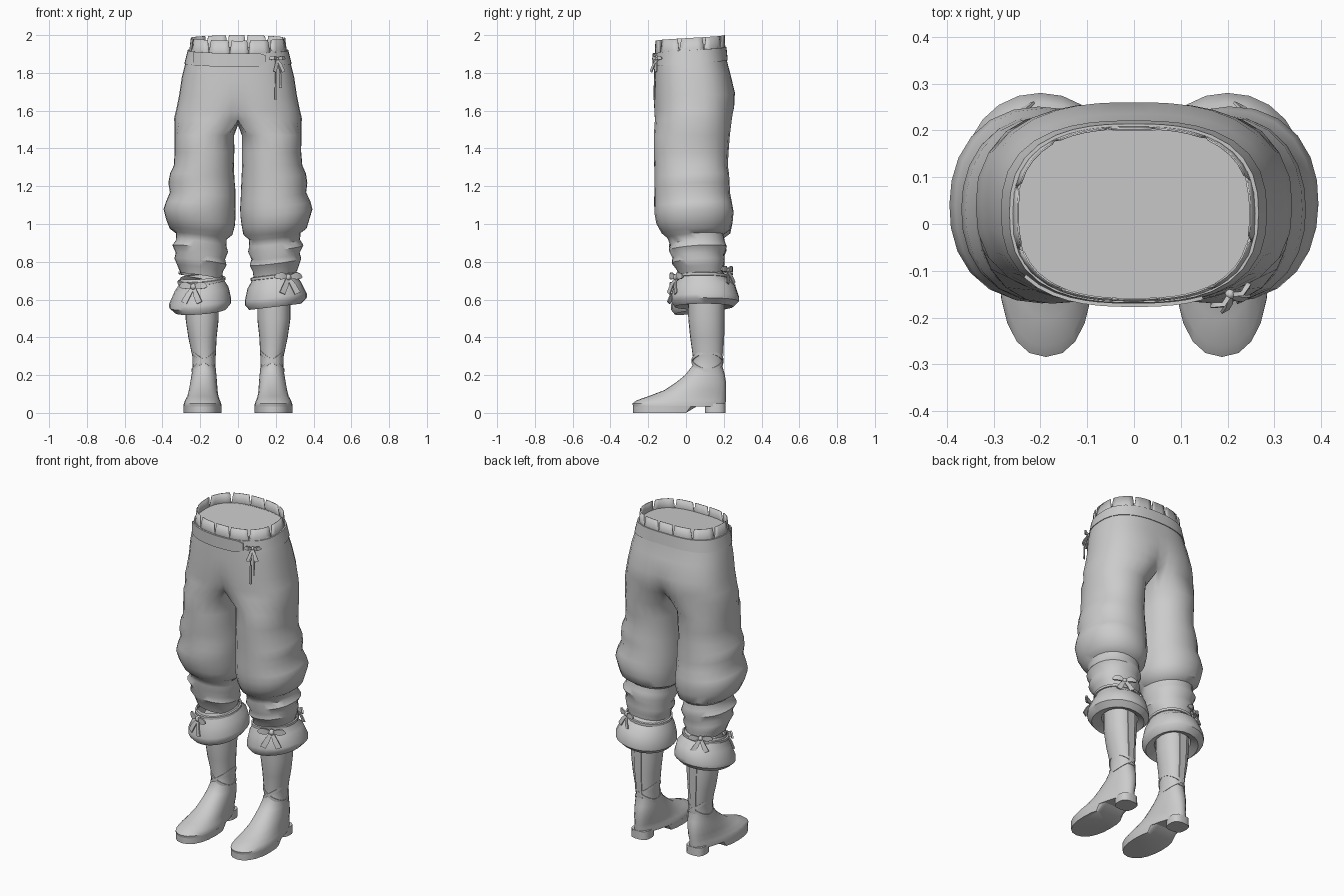
import bpy, bmesh, math
from mathutils import Vector

if "Cube" in bpy.data.objects:
    bpy.data.objects.remove(bpy.data.objects["Cube"])

cloth = bpy.data.materials.new("plain_grey")
cloth.diffuse_color = (0.6, 0.6, 0.6, 1)
cloth.use_nodes = True
cloth.node_tree.nodes["Principled BSDF"].inputs["Base Color"].default_value = cloth.diffuse_color


def make(name, bm, solid=0):
    bmesh.ops.remove_doubles(bm, verts=bm.verts, dist=0.0005)
    bmesh.ops.recalc_face_normals(bm, faces=bm.faces)
    me = bpy.data.meshes.new(name)
    bm.to_mesh(me)
    bm.free()
    me.materials.append(cloth)
    ob = bpy.data.objects.new(name, me)
    bpy.context.collection.objects.link(ob)
    if solid:
        mod = ob.modifiers.new("thickness", 'SOLIDIFY')
        mod.thickness = solid
    return ob


def skin(bm, rings, cap=(False, False)):
    """Bridge closed rings of points."""
    vs = [[bm.verts.new(p) for p in r] for r in rings]
    n = len(vs[0])
    for a, b in zip(vs, vs[1:]):
        for i in range(n):
            j = (i + 1) % n
            bm.faces.new((a[i], a[j], b[j], b[i]))
    for on, r in zip(cap, (vs[0], vs[-1])):
        if on:
            bm.faces.new(r)


def loft(name, rings, cap=(False, False)):
    bm = bmesh.new()
    skin(bm, rings, cap)
    return make(name, bm)


def oval(t, x0, x1, y0, y1, p=2.4):
    """Point on a rounded oval box at polar angle t."""
    rx, ry = (x1 - x0) / 2, (y1 - y0) / 2
    r = (abs(math.cos(t) / rx) ** p + abs(math.sin(t) / ry) ** p) ** (-1 / p)
    return (x0 + x1) / 2 + r * math.cos(t), (y0 + y1) / 2 + r * math.sin(t)


def angles(n, a=0.0, b=360.0, closed=True):
    return [math.radians(a + (b - a) * i / (n if closed else n - 1)) for i in range(n)]


def ribbon(name, pts, widths, side, thick=0.006):
    """Flat strap along pts; side is the direction of its width."""
    side = Vector(side).normalized()
    rings = []
    for i, p in enumerate(pts):
        d = Vector(pts[min(i + 1, len(pts) - 1)]) - Vector(pts[max(i - 1, 0)])
        nrm = d.cross(side).normalized() * thick / 2
        w = side * widths[i]
        p = Vector(p)
        rings.append([p + w + nrm, p - w + nrm, p - w - nrm, p + w - nrm])
    return loft(name, rings, (True, True))


def bow(name, loc, facing, size, tail):
    """Knot, two leaf-shaped loops and two hanging tails."""
    loc = Vector(loc)
    out = Vector((math.cos(facing), math.sin(facing), 0))
    across = Vector((-out.y, out.x, 0))
    up = Vector((0, 0, 1))
    bm = bmesh.new()
    bmesh.ops.create_icosphere(bm, subdivisions=2, radius=size * 0.24)
    bmesh.ops.translate(bm, verts=bm.verts, vec=loc)
    make(name + "_knot", bm)
    for s in (-1, 1):
        ribbon(name + "_loop", [loc, loc + across * s * size * .55 + up * size * .1 + out * .012,
                                loc + across * s * size * .9 + up * size * .1 + out * .004,
                                loc + across * s * size * 1.05 + up * size * .05],
               [size * .08, size * .25, size * .2, size * .06], up - across * s * .2, .01)
        ribbon(name + "_tail", [loc, loc + across * s * size * .3 - up * tail * .5 + out * .018,
                                loc + across * s * size * .6 - up * tail + out * .025],
               [size * .1, size * .2, size * .22], across + up * .4 * s)


# trousers: hips and both legs in one skin
HIPS = [(1.93, .256, -.164, .207), (1.86, .277, -.167, .215), (1.78, .297, -.17, .236),
        (1.68, .312, -.172, .26), (1.61, .326, -.172, .26), (1.56, .338, -.17, .25)]
LEG = [(1.47, .02, .335, -.17, .232), (1.38, .02, .335, -.17, .225),
       (1.31, .022, .34, -.168, .222), (1.25, .018, .36, -.166, .228),
       (1.2, .015, .368, -.165, .23), (1.15, .015, .36, -.168, .235),
       (1.1, .012, .383, -.168, .245), (1.06, .012, .395, -.165, .25),
       (1.01, .018, .38, -.155, .247), (.96, .03, .362, -.13, .235),
       (.935, .06, .33, -.1, .2), (.9, .06, .328, -.085, .205),
       (.87, .052, .348, -.09, .215), (.83, .07, .328, -.07, .2),
       (.8, .062, .335, -.075, .205), (.765, .08, .322, -.05, .2), (.72, .085, .305, -.035, .195)]
NO, NI = 19, 7
bm = bmesh.new()
for s in (1, -1):
    rows = []
    for z, rx, y0, y1 in HIPS:
        row = []
        for t in angles(NO, -90, 90, False):
            x, y = oval(t, -rx, rx, y0, y1, 2.6)
            # centre crease deepens toward the crotch
            crease = max(0, 1 - x / .09) * max(0, 1.68 - z) * .3
            row.append((s * max(x, 0), y - math.copysign(crease, y), z + .01 * math.sin(t)))
        rows.append(row)
    front, back = rows[-1][0], rows[-1][-1]
    arch = [(0, back[1] + (front[1] - back[1]) * k / (NI + 1),
             1.56 - .035 * math.sin(math.pi * k / (NI + 1))) for k in range(1, NI + 1)]
    # half hips
    vs = [[bm.verts.new(p) for p in r] for r in rows]
    for a, b in zip(vs, vs[1:]):
        for i in range(NO - 1):
            bm.faces.new((a[i], a[i + 1], b[i + 1], b[i]))
    # leg with soft folds
    rings = [rows[-1] + arch]
    ts = angles(NO, -135, 135, False) + angles(NI + 2, 135, 225, False)[1:-1]
    for z, x0, x1, y0, y1 in LEG:
        ring = []
        for t in ts:
            x, y = oval(t, x0, x1, y0, y1, 2.2)
            f = 1 + .02 * math.sin(2 * t + z * 34 + s) * (1.5 - z)
            cx, cy = (x0 + x1) / 2, (y0 + y1) / 2
            tilt = .02 * math.cos(t - .5 * s) * (z < 1.3)
            ring.append((s * max(.006, cx + (x - cx) * f), cy + (y - cy) * f, z + tilt))
        rings.append(ring)
    skin(bm, rings)
make("trousers", bm)

# waist lining
loft("waist_lining", [[(*oval(t, -.25, .25, -.159, .203, 2.6), 1.925 + .01 * math.sin(t))
                       for t in angles(36)]], (True, False))

# notched waistband: twelve panels split by tapered slits
bm = bmesh.new()
for k in range(12):
    a0, a1 = -103 + 30 * k, -73 + 30 * k
    rows = []
    for z, gap, rx, y0, y1 in ((1.88, 0, .268, -.166, .211), (1.925, .3, .257, -.165, .208),
                               (1.985, 2.3, .25, -.162, .206)):
        rows.append([bm.verts.new((*oval(t, -rx, rx, y0, y1, 2.6), z + .015 * math.sin(t)))
                     for t in angles(5, a0 + gap, a1 - gap, False)])
    for a, b in zip(rows, rows[1:]):
        for i in range(4):
            bm.faces.new((a[i], a[i + 1], b[i + 1], b[i]))
make("waistband", bm, .004)

# belt and its overlapping rounded end
loft("belt", [[(*oval(t, -r, r, y0, y1, 2.6), z + .018 * math.sin(t)) for t in angles(40)]
              for z, r, y0, y1 in ((1.852, .27, -.16, .21), (1.85, .284, -.171, .221),
                                   (1.92, .266, -.168, .214), (1.92, .255, -.158, .2))])
tip = angles(14, -150, -51, False)
ribbon("belt_end", [(*oval(t, -.279, .279, -.173, .22, 2.6), 1.885 + .018 * math.sin(t)) for t in tip],
       [.036] * 12 + [.034, .022], (0, 0, 1), .008)
bow("waist_bow", (.205, -.15, 1.875), math.radians(-60), .045, .07)
for dx, end in ((0, 1.66), (.025, 1.72)):
    ribbon("waist_string", [(.2 + dx * .3, -.152, 1.87), (.2 + dx, -.163, 1.8), (.2 + dx, -.166, end)],
           [.003, .003, .006], (1, .4, 0))

CUFF = [(.745, .085, .305, -.035, .195), (.705, .068, .315, -.048, .222),
        (.675, .05, .335, -.065, .26), (.612, .036, .364, -.08, .28),
        (.59, .036, .364, -.08, .28), (.562, .06, .335, -.06, .25),
        (.58, .095, .29, 0, .21), (.64, .1, .28, .01, .2)]
FOOT = [(.035, -.28, .207, .188, .097, .25), (.05, -.284, .21, .188, .096, .25),
        (.066, -.262, .211, .188, .09, .24), (.088, -.2, .212, .186, .081, .2),
        (.12, -.115, .213, .184, .076, .12), (.16, -.055, .212, .182, .071, .08),
        (.2, -.005, .206, .18, .066, .04), (.25, .035, .192, .18, .06, 0),
        (.3, .036, .195, .18, .062, 0), (.4, .022, .2, .188, .075, 0),
        (.5, .012, .202, .19, .088, 0), (.66, .01, .2, .19, .088, 0)]


def foot_ring(s, z, y0, y1, cx, hw, egg, hi=1):
    pts = []
    for t in angles(24):
        c, n = math.cos(t), math.sin(t)
        x = cx + hw * math.copysign(abs(c) ** .9, c) * (1 - egg * n)
        pts.append((s * x, min(hi, (y0 + y1) / 2 + (y1 - y0) / 2 * n), z))
    return pts


for s, side in ((1, "left"), (-1, "right")):
    # flared cuff, leaning differently on each leg
    def lean(x, y):
        return .12 * (x - .2) if s > 0 else -.02 + .13 * (y - .1) - .08 * (x - .2)

    rings = []
    for z, x0, x1, y0, y1 in CUFF:
        ring = []
        for t in angles(24):
            x, y = oval(t, x0, x1, y0, y1, 2.1)
            ring.append((s * x, y, z + lean(x, y)))
        rings.append(ring)
    loft(side + "_cuff", rings)
    # tie around the gather, with a bow at front and back
    rings = []
    for z, g in ((.714, 0), (.716, .009), (.73, .009), (.732, 0)):
        pts = [oval(t, .075 - g, .31 + g, -.042 - g, .21 + g, 2.1) for t in angles(24)]
        rings.append([(s * x, y, z + lean(x, y)) for x, y in pts])
    loft(side + "_tie", rings)
    fx = .265 if s > 0 else .235
    bow(side + "_front_bow", (s * fx, -.05, .71 + lean(fx, -.05)),
        math.radians(-90 + 25 * s), .075, .085)
    bow(side + "_back_bow", (s * .25, .215, .75 + lean(.25, .2)),
        math.radians(90 - 25 * s), .065, .07)

    # boot, sole and heel
    loft(side + "_boot", [foot_ring(s, *r) for r in FOOT], (True, True))
    loft(side + "_sole", [foot_ring(s, z, -.28, .207, .188, .097, .25, h)
                          for z, h in ((0, .0), (.036, .06))], (True, True))
    loft(side + "_heel", [[(s * x, y, z) for x, y in
                           (oval(t, .188 - w, .188 + w, .1, .21, 3) for t in angles(20))]
                          for z, w in ((0, .058), (.05, .056))], (True, True))

    # crossed ankle straps
    for k in (-1, 1):
        rings = []
        for dz, g in ((-.009, -.004), (-.009, .003), (.009, .003), (.009, -.004)):
            ring = []
            for t in angles(24):
                x, y = oval(t, .119 - g, .242 + g, .032 - g, .196 + g, 2.1)
                ring.append((s * x, y, .275 + dz + k * .05 * math.cos(t)))
            rings.append(ring)
        loft(side + "_ankle_strap", rings)
    # raised seam down the back of the shaft
    ribbon(side + "_boot_seam", [(s * .182, .191, .25), (s * .184, .194, .32),
                                 (s * .188, .199, .42), (s * .19, .2, .6)],
           [.018, .018, .022, .026], (1, 0, 0), .008)

bpy.ops.object.select_all(action='SELECT')
bpy.context.view_layer.objects.active = bpy.data.objects["trousers"]
bpy.ops.object.shade_smooth_by_angle(angle=math.radians(42))
